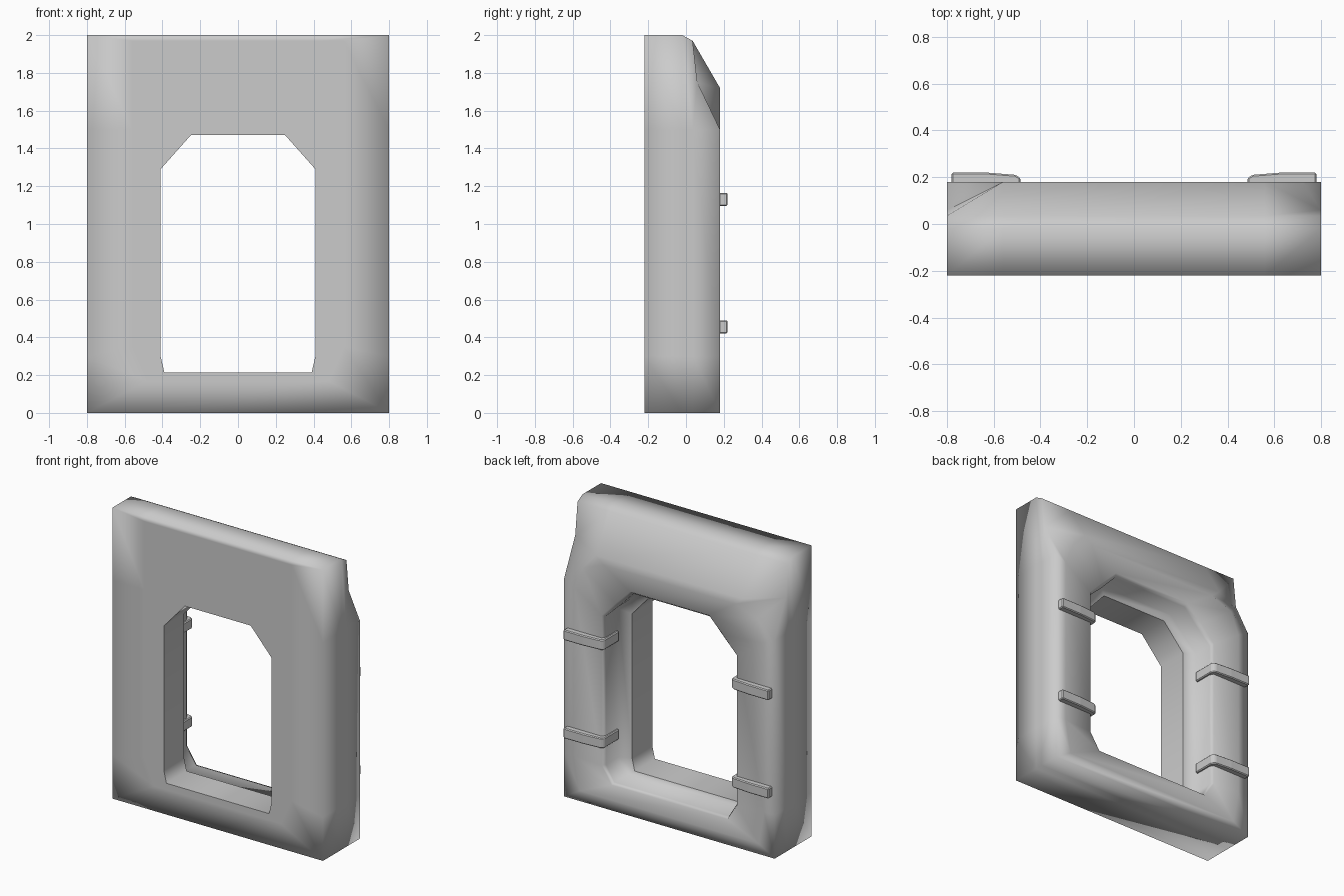
import bpy, bmesh

if "Cube" in bpy.data.objects:
    bpy.data.objects.remove(bpy.data.objects["Cube"])


def finish(name, bm):
    bmesh.ops.recalc_face_normals(bm, faces=bm.faces)
    mesh = bpy.data.meshes.new(name)
    bm.to_mesh(mesh)
    bm.free()
    ob = bpy.data.objects.new(name, mesh)
    bpy.context.collection.objects.link(ob)
    return ob


def flat(y, pts):
    return [(x, y, z) for x, z in pts]


# Window frame: closed loft of rings; each ring is its right half, mirrored.
hole = [(.25, 1.47), (.33, 1.38), (.41, 1.29), (.41, .30), (.39, .215)]
ledge = [(.29, 1.52), (.395, 1.41), (.50, 1.31), (.50, .29), (.435, .185)]
rim = [(.30, 1.54), (.41, 1.43), (.515, 1.32), (.515, .29), (.44, .175)]
outer = [(.56, 2), (.80, 2), (.80, 1.5), (.80, .30), (.80, 0)]
rings = [
    flat(-.22, hole),
    flat(-.22, [(.45, 1.97), (.56, 1.97), (.56, 1.5), (.56, .35), (.48, .17)]),
    flat(-.22, outer),
    flat(-.02, outer),
    flat(.035, [(.56, 1.97), (.80, 1.97)] + outer[2:]),
    # sloped back top with dropped corners
    [(.56, .18, 1.72), (.80, .06, 1.75), (.80, .18, 1.5), (.80, .18, .30), (.80, .18, 0)],
    flat(.18, [(.50, 1.67), (.66, 1.61), (.72, 1.46), (.72, .30), (.68, .07)]),
    flat(.18, rim),
    flat(.155, ledge),
    flat(.02, ledge),
    flat(0, hole),
]
bm = bmesh.new()
loops = []
for ring in rings:
    full = ring + [(-x, y, z) for x, y, z in reversed(ring)]
    loops.append([bm.verts.new(p) for p in full])
for a, b in zip(loops, loops[1:] + loops[:1]):
    for i in range(len(a)):
        j = (i + 1) % len(a)
        bm.faces.new((a[i], a[j], b[j], b[i]))
for f in bm.faces:
    f.smooth = True
# Crisp opening edges
for loop in (loops[0], loops[-1]):
    for i, v in enumerate(loop):
        e = bm.edges.get((v, loop[(i + 1) % len(loop)]))
        e.smooth = False
# Crisp crease where the dropped corners meet the slope
for i in (0, 9):
    bm.edges.get((loops[4][i], loops[5][i])).smooth = False
finish("window_frame", bm)

# Clamps: hooked strap profile wrapping into the recess, two per side
profile = [(.78, .17), (.78, .22), (.63, .22), (.505, .21), (.485, .195),
           (.485, .035), (.52, .02), (.54, .17)]
for side, label in ((1, "right"), (-1, "left")):
    for z, level in ((.455, "lower"), (1.13, "upper")):
        bm = bmesh.new()
        base = bm.faces.new([bm.verts.new((side * x, y, z - .035)) for x, y in profile])
        top = bmesh.ops.extrude_face_region(bm, geom=[base])
        bmesh.ops.translate(bm, vec=(0, 0, .07),
                            verts=[g for g in top["geom"] if isinstance(g, bmesh.types.BMVert)])
        clamp = finish(f"clamp_{label}_{level}", bm)
        bev = clamp.modifiers.new("soft_edges", 'BEVEL')
        bev.width = .006
        bev.segments = 1
        bev.limit_method = 'ANGLE'
